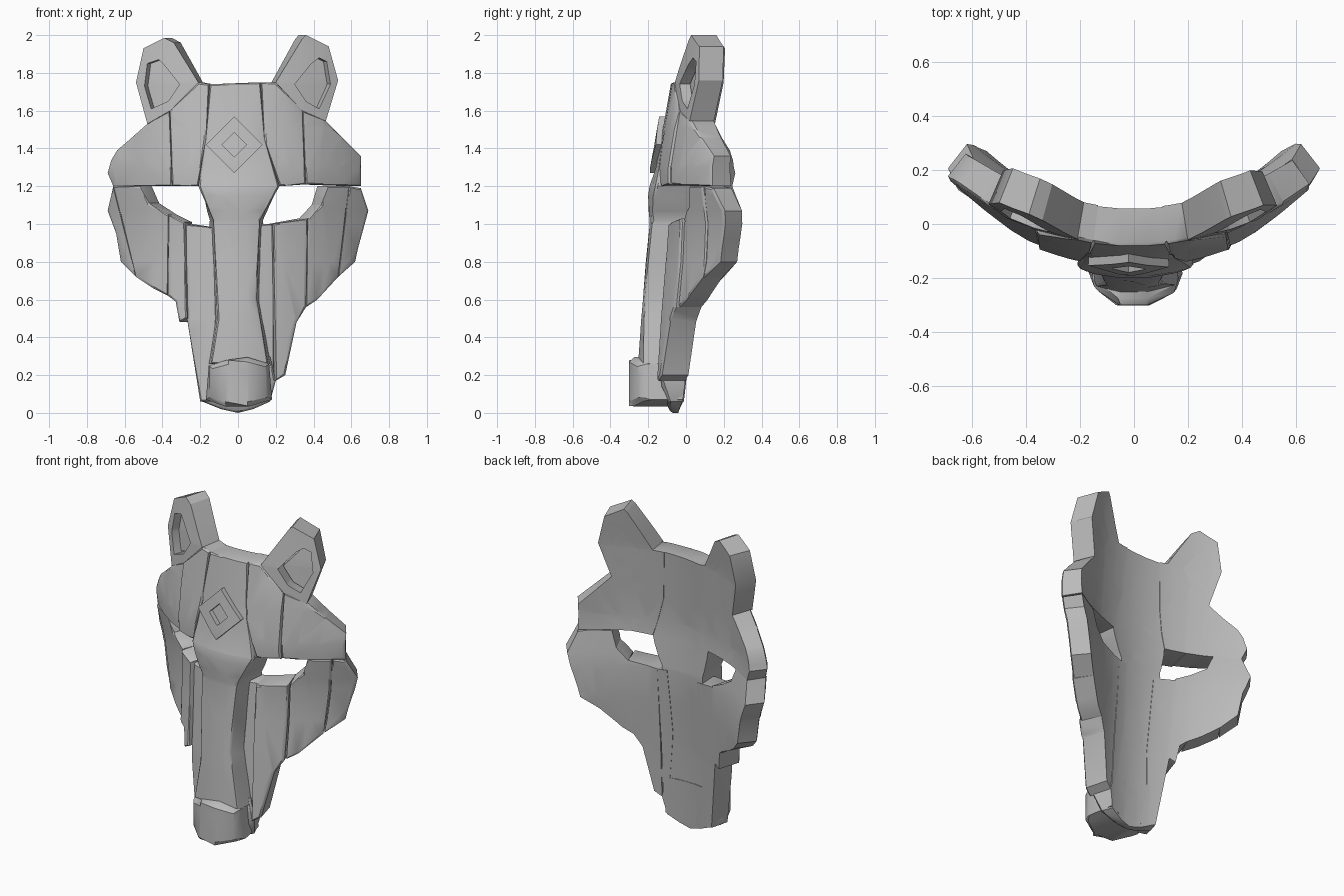
import bpy, bmesh, math
from mathutils import Vector

if "Cube" in bpy.data.objects:
    bpy.data.objects.remove(bpy.data.objects["Cube"])

THICK = 0.11
grey = bpy.data.materials.new("stone_grey")
grey.diffuse_color = (0.5, 0.5, 0.5, 1)
grey.use_nodes = True
grey.node_tree.nodes["Principled BSDF"].inputs["Base Color"].default_value = grey.diffuse_color

# Centre-line depth of the mask and its sideways curvature, by height
DEPTH = [(0, -.15), (.5, -.115), (1, -.07), (1.3, -.085), (1.75, -.05), (2, -.01)]
CURVE = [(0, .72), (.8, .72), (1.07, .6), (1.2, .54), (2, .52)]


def sample(table, z):
    for (z0, y0), (z1, y1) in zip(table, table[1:]):
        if z <= z1:
            return y0 + (y1 - y0) * (z - z0) / (z1 - z0)
    return table[-1][1]


def front_point(x, z, lift):
    return Vector((x, sample(DEPTH, z) + sample(CURVE, z) * x * x - lift, z))


def back_point(x, z, thick):
    n = Vector((-2 * sample(CURVE, z) * x, 1, 0)).normalized()
    return front_point(x, z, 0) + n * thick


def panel(name, polys, lift, chamfer=.01, flare=None, thick=THICK):
    """Curved slab from front outlines; lift is a number or a function of x, z."""
    bm = bmesh.new()
    for poly in polys:
        bm.faces.new([bm.verts.new((x, 0, z)) for x, z in poly])
    bmesh.ops.remove_doubles(bm, verts=bm.verts[:], dist=1e-5)
    bm.normal_update()
    if chamfer:
        bmesh.ops.inset_individual(bm, faces=bm.faces[:], thickness=chamfer)
    bmesh.ops.triangulate(bm, faces=bm.faces[:])
    # Cut into a grid so that the slab can follow the curve
    cuts = [((i * .1 - .65, 0, 0), (1, 0, 0)) for i in range(14)]
    cuts += [((0, 0, z), (0, 0, 1)) for z in (.5, .8, 1, 1.07, 1.15, 1.2, 1.3, 1.5, 1.75)]
    for co, no in cuts:
        bmesh.ops.bisect_plane(bm, geom=bm.verts[:] + bm.edges[:] + bm.faces[:],
                               dist=1e-4, plane_co=co, plane_no=no)
    rim = [e for e in bm.edges if e.is_boundary]
    rim_verts = {v for e in rim for v in e.verts}
    fronts = bm.faces[:]
    verts = bm.verts[:]
    back = {}
    for v in verts:
        x, z = v.co.x, v.co.z
        back[v] = bm.verts.new(back_point(x * (flare(z) if flare else 1), z, thick))
        h = lift(x, z) if callable(lift) else lift
        if chamfer and v in rim_verts:
            h -= chamfer
        v.co = front_point(x, z, h)
    for f in fronts:
        bm.faces.new([back[v] for v in reversed(f.verts)])
    for e in rim:
        a, b = e.verts
        bm.faces.new((a, b, back[b], back[a]))
    bmesh.ops.recalc_face_normals(bm, faces=bm.faces[:])
    me = bpy.data.meshes.new(name)
    bm.to_mesh(me)
    bm.free()
    me.materials.append(grey)
    ob = bpy.data.objects.new(name, me)
    bpy.context.collection.objects.link(ob)
    return ob


def ring(outer, inner):
    n = len(outer)
    return [[outer[i], outer[(i + 1) % n], inner[(i + 1) % n], inner[i]] for i in range(n)]


# Ears: a low base with a raised rim around the hollow
left_ear = [(-.50, 1.93), (-.39, 1.985), (-.34, 1.96), (-.21, 1.75), (-.36, 1.6),
            (-.48, 1.53), (-.54, 1.75)]
left_hollow = [(-.48, 1.85), (-.42, 1.87), (-.39, 1.84), (-.31, 1.74), (-.37, 1.65),
               (-.46, 1.61), (-.495, 1.73)]
right_ear = [(.48, 1.94), (.36, 2.0), (.34, 1.98), (.20, 1.75), (.34, 1.6),
             (.465, 1.545), (.53, 1.76)]
right_hollow = [(.47, 1.86), (.43, 1.88), (.39, 1.85), (.30, 1.74), (.36, 1.65),
                (.43, 1.61), (.49, 1.74)]
for side, outer, inner in (("left", left_ear, left_hollow), ("right", right_ear, right_hollow)):
    panel(side + "_ear_hollow", [inner], -.025, 0)
    panel(side + "_ear_rim", ring(outer, inner), .03, 0)


# Forehead and brows
def crown_lift(x, z):
    if z > 1.3:
        return .03 + (1.75 - z) * .1
    return min(.125, .075 + (1.3 - z) * .4) - .6 * x * x * min(1, (1.3 - z) / .3)


def brow_lift(x, z):
    return .03 + .05 * min(1, (1.75 - z) / .5) - .05 * max(0, abs(x) - .4) / .25


def snout_flare(z):
    return 1 + .35 * max(0, min(1, (1.2 - z) / .2))


# Crown and snout bridge run down as one ridge
panel("crown_and_snout", [[(-.15, 1.74), (.12, 1.75), (.14, 1.45), (.22, 1.2), (.115, 1.02),
                           (.10, .6), (.16, .26), (-.145, .26), (-.11, .5), (-.13, 1.02),
                           (-.21, 1.2), (-.17, 1.45)]],
      crown_lift, flare=snout_flare, thick=.106)
panel("left_inner_brow", [[(-.36, 1.6), (-.21, 1.75), (-.15, 1.74), (-.17, 1.45),
                           (-.21, 1.2), (-.35, 1.2)]], brow_lift)
panel("left_outer_brow", [[(-.67, 1.34), (-.64, 1.39), (-.57, 1.45), (-.48, 1.53), (-.36, 1.6),
                           (-.35, 1.2), (-.66, 1.2), (-.69, 1.27)]],
      lambda x, z: brow_lift(x, z) - .015)
panel("right_inner_brow", [[(.12, 1.75), (.20, 1.75), (.34, 1.6), (.36, 1.21),
                            (.22, 1.2), (.14, 1.45)]], brow_lift)
panel("right_outer_brow", [[(.34, 1.6), (.465, 1.545), (.555, 1.455), (.65, 1.36),
                            (.65, 1.2), (.36, 1.21)]], lambda x, z: brow_lift(x, z) - .012)


# Raised diamond ornament on the forehead
def diamond(r):
    return [(-.02, 1.42 + r), (-.02 + r, 1.42), (-.02, 1.42 - r), (-.02 - r, 1.42)]


panel("forehead_diamond", ring(diamond(.15), diamond(.065)),
      lambda x, z: .03 + (1.75 - z) * .1 + .03, 0, thick=.05)

# Nose and chin
panel("nose", [[(-.17, .07), (-.155, .25), (-.06, .28), (.05, .295), (.165, .26), (.18, .07),
                (.06, .035), (-.07, .035)]],
      lambda x, z: .155 + .06 * z - 1.2 * max(0, abs(x - .01) - .11), .025)
panel("chin", [[(-.20, .09), (-.17, .3), (.17, .3), (.2, .17), (.17, .06), (.08, .02),
                (0, .0), (-.09, .02), (-.19, .06)]], lambda x, z: min(.02, -.07 + .6 * z))

# Cheek plates
panel("left_inner_cheek", [[(-.28, 1.0), (-.125, .98), (-.11, .5), (-.14, .06), (-.2, .06),
                            (-.27, .5)]], .02)
panel("left_middle_cheek", [[(-.37, 1.05), (-.28, 1.01), (-.27, .5), (-.31, .48), (-.33, .59),
                             (-.37, .62)]], .045)
panel("left_outer_cheek", [[(-.66, 1.2), (-.51, 1.2), (-.47, 1.11), (-.37, 1.05), (-.37, .62),
                            (-.45, .66), (-.54, .72)]], .025)
panel("left_cheek_edge", [[(-.66, 1.2), (-.54, .72), (-.62, .8), (-.645, .95),
                           (-.69, 1.07)]], .015)
panel("right_cheek_strip", [[(.115, 1.0), (.185, 1.0), (.19, .18), (.15, .2), (.10, .6)]], .0)
panel("right_inner_cheek", [[(.185, 1.0), (.37, 1.03), (.36, .56), (.31, .48), (.25, .2),
                             (.2, .17)]], .045)
panel("right_outer_cheek", [[(.37, 1.03), (.44, 1.1), (.47, 1.2), (.59, 1.2), (.53, .72),
                             (.42, .6), (.36, .56)]], .025)
panel("right_cheek_edge", [[(.59, 1.2), (.65, 1.19), (.69, 1.07), (.635, .87), (.62, .8),
                            (.53, .72)]], .015)

bpy.ops.object.select_all(action='SELECT')
bpy.context.view_layer.objects.active = bpy.data.objects["nose"]
bpy.ops.object.shade_smooth_by_angle(angle=math.radians(30))
